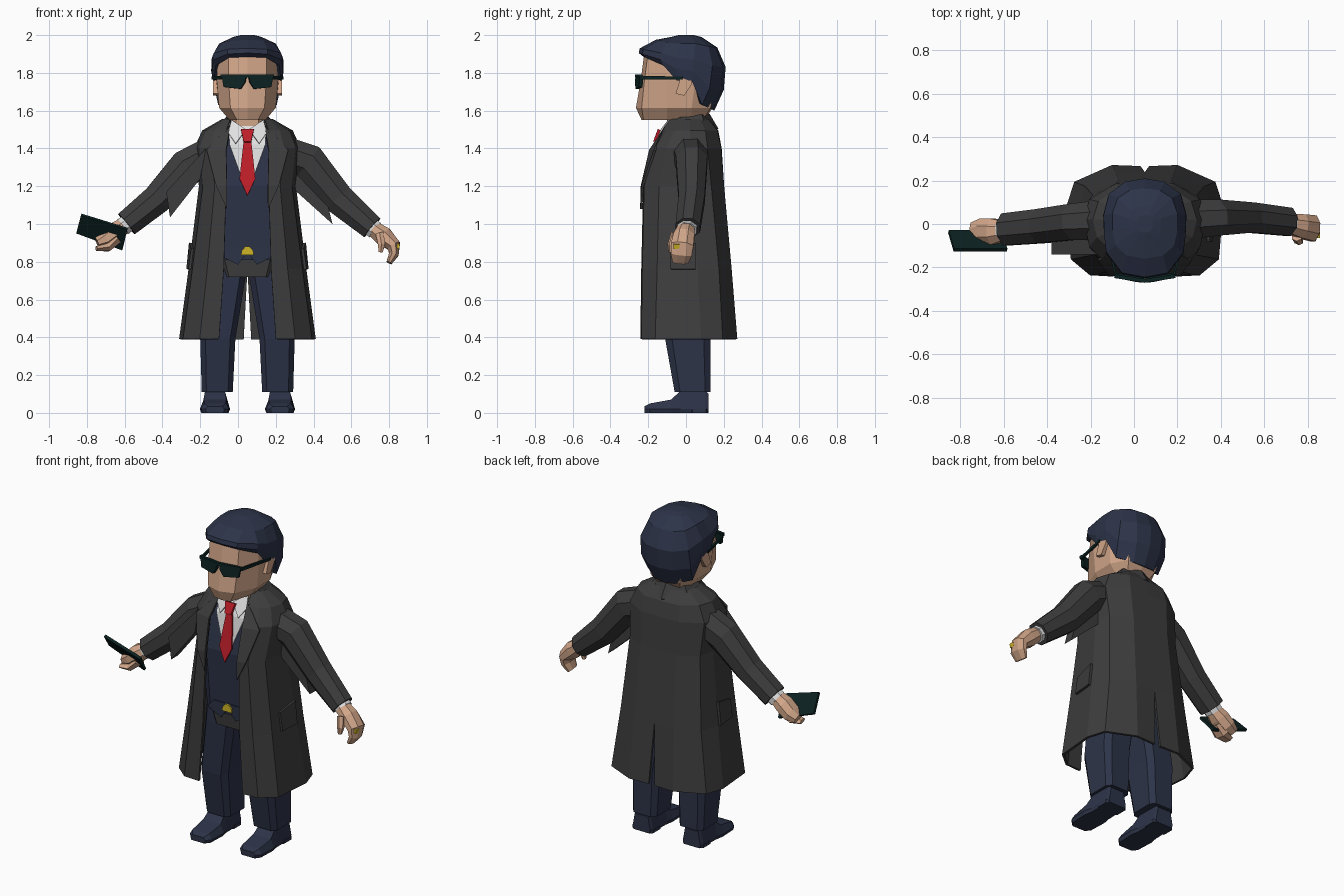
import bpy, bmesh, math
from mathutils import Vector

CX = 0.05  # body centre line


def mat(name, r, g, b):
    m = bpy.data.materials.new(name)
    m.diffuse_color = (r, g, b, 1)
    return m


NAVY = mat("navy", .026, .034, .066)
COAT = mat("charcoal", .046, .046, .046)
SKIN = mat("skin", .64, .38, .25)
TEAL = mat("dark_teal", .004, .016, .016)
RED = mat("red", .52, .013, .022)
WHITE = mat("white", .74, .74, .74)
GOLD = mat("gold", .62, .46, .02)


def build(name, verts, faces, m, thick=0, offset=0, shift=CX):
    """Mesh object with clean outward normals and optional thickness."""
    bm = bmesh.new()
    vs = [bm.verts.new((v[0] + shift, v[1], v[2])) for v in verts]
    for f in faces:
        bm.faces.new([vs[i] for i in f])
    bmesh.ops.remove_doubles(bm, verts=bm.verts, dist=.0005)
    bmesh.ops.recalc_face_normals(bm, faces=bm.faces)
    me = bpy.data.meshes.new(name)
    bm.to_mesh(me)
    bm.free()
    me.materials.append(m)
    ob = bpy.data.objects.new(name, me)
    bpy.context.collection.objects.link(ob)
    if thick:
        s = ob.modifiers.new("thickness", 'SOLIDIFY')
        s.thickness, s.offset = thick, offset
    return ob


def loft(name, rings, m, shift=CX, caps=True):
    n = len(rings[0])
    faces = [(r * n + i, r * n + (i + 1) % n, r * n + n + (i + 1) % n, r * n + n + i)
             for r in range(len(rings) - 1) for i in range(n)]
    if caps:
        faces += [tuple(range(n)), tuple(range((len(rings) - 1) * n, len(rings) * n))]
    return build(name, [p for r in rings for p in r], faces, m, shift=shift)


def sheet(name, rows, m, thick, offset=0):
    """Open half sheet, mirrored across the centre line and welded at x = 0."""
    w, verts, faces = len(rows[0]), [], []
    for s in (1, -1):
        b = len(verts)
        verts += [(s * p[0], p[1], p[2]) for r in rows for p in r]
        faces += [(b + r * w + i, b + r * w + i + 1, b + r * w + w + i + 1, b + r * w + w + i)
                  for r in range(len(rows) - 1) for i in range(w - 1)]
    return build(name, verts, faces, m, thick, offset)


def ring(z, half):
    """Closed ring from half of its outline, first and last point on the centre line."""
    return [(x, y, z) for x, y in half] + [(-x, y, z) for x, y in half[-2:0:-1]]


def block_ring(z, cx, w, y0, y1, c=.3):
    """Rectangle with cut corners at height z."""
    cy, h = (y0 + y1) / 2, (y1 - y0) / 2
    k = 1 - c
    pts = [(1, k), (k, 1), (-k, 1), (-1, k), (-1, -k), (-k, -1), (k, -1), (1, -k)]
    return [(cx + w * a, cy + h * b, z) for a, b in pts]


def tube(name, path, m, sides=8):
    """Path entries: x, y, z, half height, half depth (true x)."""
    pts = [Vector(p[:3]) for p in path]
    rings = []
    for i, p in enumerate(path):
        t = (pts[min(i + 1, len(pts) - 1)] - pts[max(i - 1, 0)]).normalized()
        n = t.cross(Vector((0, 1, 0))).normalized()
        d = n.cross(t)
        rings.append([pts[i] + n * p[3] * math.cos(a) + d * p[4] * math.sin(a)
                      for a in [(k + .5) * math.tau / sides for k in range(sides)]])
    return loft(name, rings, m, shift=0)


def plate(name, pts, m, thick=.008, shift=CX):
    return build(name, pts, [tuple(range(len(pts)))], m, thick, shift=shift)


# Trousers and shoes
for s, side in ((1, "left"), (-1, "right")):
    loft(side + "_trouser_leg", [block_ring(.11, s * .16, .082, -.06, .13),
                                 block_ring(.39, s * .157, .093, -.11, .13),
                                 block_ring(.72, s * .108, .098, -.13, .13),
                                 block_ring(.80, s * .10, .10, -.13, .13)], NAVY)
    shoe = []
    for y, w, h in ((-.22, .05, .035), (-.19, .075, .05), (-.08, .08, .07),
                    (-.03, .07, .115), (.10, .066, .12), (.12, .06, .1)):
        x = s * .172
        shoe.append([(x - w, y, .02), (x - w * .9, y, 0), (x + w * .9, y, 0), (x + w, y, .02),
                     (x + w * .75, y, h), (x - w * .75, y, h)])
    loft(side + "_shoe", shoe, NAVY)
    build(side + "_shoe_heel", block_ring(0, s * .172, .07, .02, .12) + block_ring(.02, s * .172, .07, .02, .12),
          [tuple(range(8)), tuple(range(8, 16))] + [(i, (i + 1) % 8, 8 + (i + 1) % 8, 8 + i) for i in range(8)], NAVY)
loft("hips", [block_ring(.72, 0, .14, -.14, .12), block_ring(.86, 0, .19, -.15, .14)], COAT)

# Waistcoat body
loft("waistcoat", [block_ring(.81, 0, .18, -.16, .14), block_ring(1.2, 0, .2, -.18, .15),
                   block_ring(1.42, 0, .2, -.14, .14), block_ring(1.52, 0, .12, -.09, .1)], NAVY)
for s in (1, -1):
    plate("waistcoat_point", [(0, -.165, .85), (s * .05, -.165, .785), (s * .14, -.165, .83),
                              (s * .1, -.167, .88), (0, -.167, .88)], NAVY)


def front(z):
    return -.18 + (z - 1.2) * .18 if z < 1.42 else -.14 + (z - 1.42) * .5


# Shirt front, shirt collar, tie and buckle
for s in (1, -1):
    build("shirt_front", [(x, front(z) - .006, z) for x, z in
                          ((0, 1.16), (0, 1.42), (s * .095, 1.42), (0, 1.53), (s * .1, 1.53))],
          [(0, 1, 2), (1, 3, 4, 2)], WHITE, .006)
    plate("shirt_collar", [(s * .008, -.13, 1.5), (s * .062, -.158, 1.425), (s * .1, -.13, 1.48),
                           (s * .085, -.09, 1.55)], WHITE)
build("tie", [(-.02, -.152, 1.44), (.02, -.152, 1.44), (.042, -.19, 1.24), (0, -.2, 1.15), (-.042, -.19, 1.24)],
      [(0, 1, 2, 3, 4)], RED, .01)
build("tie_knot", [(-.034, -.142, 1.5), (.034, -.142, 1.5), (.02, -.166, 1.435), (-.02, -.166, 1.435)],
      [(0, 1, 2, 3)], RED, .016)
plate("belt_buckle", [(-.034, -.176, .835), (.034, -.176, .835), (.03, -.176, .86), (.012, -.176, .88),
                      (-.012, -.176, .88), (-.03, -.176, .86)], GOLD, .009)

# Long open coat with a back slit
coat = [(.39, [(.15, -.235), (.25, -.23), (.335, -.16), (.355, .08), (.32, .19), (.15, .265), (.02, .26)]),
        (.76, [(.125, -.23), (.21, -.225), (.285, -.15), (.305, .06), (.27, .17), (.135, .235), (0, .232)]),
        (1.2, [(.112, -.22), (.17, -.215), (.23, -.14), (.25, .03), (.235, .13), (.12, .195), (0, .195)]),
        (1.40, [(.12, -.175), (.19, -.16), (.25, -.1), (.275, .02), (.25, .11), (.13, .18), (0, .182)]),
        (1.49, [(.11, -.12), (.17, -.1), (.215, -.06), (.235, .02), (.21, .1), (.12, .16), (0, .165)]),
        (1.55, [(.09, -.08), (.11, -.05), (.125, -.02), (.13, .02), (.115, .07), (.08, .11), (0, .125)])]
sheet("coat", [[(x, y, z) for x, y in row] for z, row in coat], COAT, .014)
sheet("coat_collar", [[(.16, -.13, 1.43), (.175, -.03, 1.495), (.14, .1, 1.505), (0, .165, 1.5)],
                      [(.085, -.1, 1.52), (.105, -.03, 1.56), (.095, .08, 1.575), (0, .118, 1.58)]], COAT, .016)
for s in (1, -1):
    lapel = [(.108, -.237, 1.08), (.165, -.23, 1.2), (.108, -.234, 1.2), (.215, -.165, 1.39), (.112, -.19, 1.39),
             (.15, -.135, 1.46), (.092, -.11, 1.51)]
    build("lapel", [(s * x, y, z) for x, y, z in lapel], [(0, 1, 2), (1, 3, 4, 2), (3, 5, 6, 4)], COAT, .012)
    plate("pocket_flap", [(s * .303, -.08, .76), (s * .314, .05, .76), (s * .3, .05, .9), (s * .288, -.08, .87)],
          COAT, .02)

# Sleeves, loose sleeve folds, cuffs
tube("left_sleeve", [(.22, .02, 1.38, .10, .1), (.37, .03, 1.33, .105, .09), (.53, .03, 1.135, .09, .075),
                     (.71, .01, .98, .07, .07)], COAT)
tube("right_sleeve", [(-.12, .02, 1.38, .10, .1), (-.27, .01, 1.3, .105, .09), (-.43, -.01, 1.13, .085, .085),
                      (-.59, -.025, 1.0, .075, .08)], COAT)


def fold(name, quad, y0, y1):
    loft(name, [[(x, y, z) for x, z in quad] for y in (y0, y1)], COAT, shift=0)


fold("left_sleeve_fold", [(.28, 1.36), (.45, 1.2), (.50, 1.0), (.30, 1.18)], -.01, .05)
fold("right_sleeve_fold", [(-.17, 1.4), (-.38, 1.17), (-.36, 1.035), (-.2, 1.24)], -.14, -.07)
tube("left_cuff", [(.69, .01, .995, .052, .055), (.725, .005, .968, .052, .055)], WHITE)
tube("right_cuff", [(-.57, -.025, 1.015, .052, .055), (-.61, -.03, .985, .052, .055)], WHITE)

# Hands, ring and phone
tube("left_hand", [(.70, .005, .99, .04, .045), (.77, -.01, .935, .055, .06), (.825, -.02, .885, .04, .065),
                   (.825, -.025, .84, .028, .06), (.80, -.03, .795, .016, .045)], SKIN)
tube("left_thumb", [(.75, -.06, .95, .025, .02), (.76, -.08, .89, .022, .018), (.755, -.08, .85, .012, .012)], SKIN, 6)
tube("finger_ring", [(.81, -.05, .89, .018, .022), (.855, -.05, .88, .018, .022)], GOLD, 4)
tube("right_hand", [(-.59, -.03, 1.0, .042, .045), (-.65, -.035, .96, .055, .065), (-.70, -.035, .92, .05, .065),
                    (-.745, -.04, .9, .03, .05)], SKIN)
tube("right_fingers", [(-.64, -.05, .92, .03, .05), (-.69, -.06, .875, .024, .05), (-.75, -.07, .87, .014, .035)],
     SKIN, 6)
plate("phone", [(-.83, -.12, 1.05), (-.585, -.12, .975), (-.612, -.035, .865), (-.855, -.035, .955)],
      TEAL, .016, shift=0)

# Neck, face and ears
loft("neck", [block_ring(1.48, 0, .085, -.1, .08), block_ring(1.6, 0, .085, -.1, .09)], SKIN)
loft("face", [
    ring(1.55, [(0, -.235), (.055, -.225), (.095, -.1), (.095, .03), (.07, .09), (0, .1)]),
    ring(1.615, [(0, -.265), (.09, -.235), (.15, -.1), (.15, .03), (.1, .13), (0, .14)]),
    ring(1.76, [(0, -.24), (.10, -.22), (.163, -.1), (.168, .05), (.12, .15), (0, .17)]),
    ring(1.91, [(0, -.22), (.1, -.2), (.155, -.1), (.155, .05), (.1, .14), (0, .15)])], SKIN)
for s in (1, -1):
    loft("ear", [[(s * x, y, z) for y, z in ((-.055, 1.69), (-.01, 1.68), (.03, 1.74), (.03, 1.79), (-.03, 1.77))]
                 for x in (.14, .182)], SKIN)

# Hair cap
low = [(0, -.225, 1.885), (.10, -.212, 1.88), (.168, -.12, 1.84), (.178, -.05, 1.76), (.183, .03, 1.76),
       (.155, .085, 1.63), (.07, .14, 1.605), (0, .15, 1.6)]
midlow = [(0, -.25, 1.905), (.105, -.232, 1.9), (.178, -.135, 1.87), (.188, -.05, 1.82), (.192, .04, 1.81),
          (.17, .125, 1.72), (.085, .185, 1.71), (0, .2, 1.71)]
mid = [(0, -.245, 1.93), (.105, -.225, 1.925), (.178, -.13, 1.905), (.188, -.05, 1.88), (.19, .04, 1.87),
       (.165, .14, 1.84), (.09, .195, 1.83), (0, .21, 1.83)]
high = [(0, -.16, 1.975), (.085, -.145, 1.97), (.135, -.1, 1.96), (.15, -.03, 1.955), (.15, .05, 1.955),
        (.125, .12, 1.94), (.07, .155, 1.935), (0, .165, 1.935)]
crown = [(x * .5, y * .5, 1.99) for x, y, z in high]
sheet("hair", [low, midlow, mid, high, crown, [(0, 0, 2)] * 8][:5], NAVY, .025, -1)
loft("hair_crown", [[(x, y, z) for x, y, z in crown] + [(-x, y, z) for x, y, z in crown[-2:0:-1]],
                    [(x * .5, y * .5, 2) for x, y, z in crown] + [(-x * .5, y * .5, 2) for x, y, z in crown[-2:0:-1]]],
     NAVY)

# Sunglasses
for s in (1, -1):
    build("lens", [(s * x, y, z) for x, y, z in ((.005, -.258, 1.785), (.135, -.235, 1.785), (.125, -.24, 1.725),
                                                (.035, -.258, 1.715), (.012, -.26, 1.75))],
          [(0, 1, 2, 3, 4)], TEAL, .02)
    plate("temple_arm", [(s * .135, -.235, 1.765), (s * .135, -.235, 1.785), (s * .185, -.02, 1.78),
                         (s * .185, -.02, 1.765)], TEAL, .01)
build("glasses_bridge", [(-.14, -.24, 1.775), (0, -.262, 1.775), (.14, -.24, 1.775),
                         (.14, -.24, 1.792), (0, -.262, 1.792), (-.14, -.24, 1.792)],
      [(0, 1, 4, 5), (1, 2, 3, 4)], TEAL, .018)
